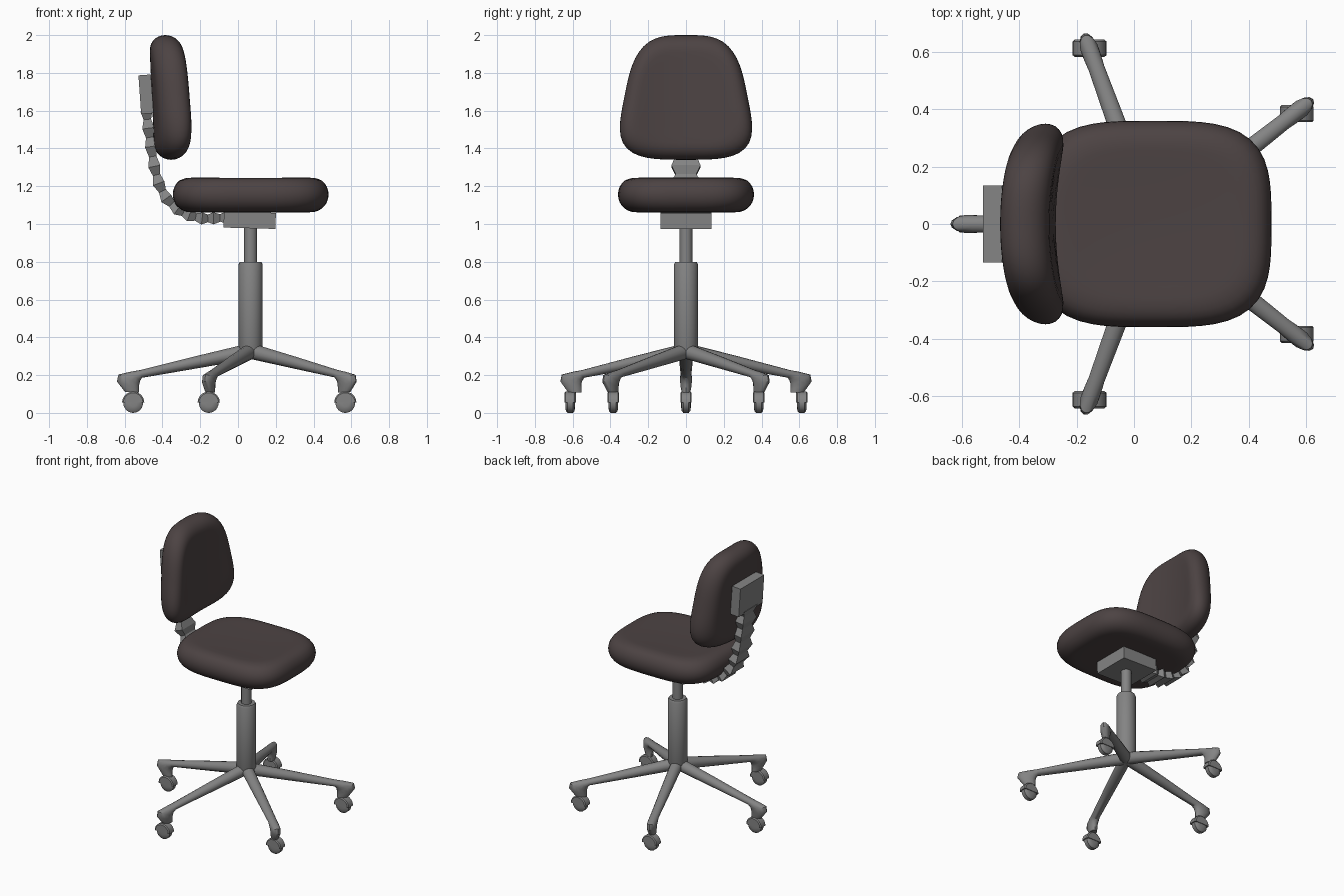
import bpy, bmesh, math
from mathutils import Vector

if "Cube" in bpy.data.objects:
    bpy.data.objects.remove(bpy.data.objects["Cube"])


def material(name, rgb):
    m = bpy.data.materials.new(name)
    m.diffuse_color = (*rgb, 1)
    m.use_nodes = True
    m.node_tree.nodes["Principled BSDF"].inputs["Base Color"].default_value = m.diffuse_color
    return m


GREY = material("grey metal", (0.23, 0.23, 0.23))
FABRIC = material("dark brown fabric", (0.073, 0.056, 0.056))
CX = 0.067  # column axis


def loft(name, rings, mat, smooth=35):
    """Bridge equal rings of points into a closed skin with capped ends."""
    bm = bmesh.new()
    vs = [[bm.verts.new(p) for p in ring] for ring in rings]
    n = len(vs[0])
    for a, b in zip(vs, vs[1:]):
        for i in range(n):
            j = (i + 1) % n
            bm.faces.new((a[i], a[j], b[j], b[i]))
    bm.faces.new(vs[0][::-1])
    bm.faces.new(vs[-1])
    bmesh.ops.recalc_face_normals(bm, faces=bm.faces)
    me = bpy.data.meshes.new(name)
    bm.to_mesh(me)
    bm.free()
    me.materials.append(mat)
    if smooth:
        me.shade_smooth()
        me.set_sharp_from_angle(angle=math.radians(smooth))
    ob = bpy.data.objects.new(name, me)
    bpy.context.collection.objects.link(ob)
    return ob


def turned(name, profile, mat, place, n=24):
    """Revolve (radius, height) pairs; place maps local x, y, height to the model."""
    rings = [[place(r * math.cos(2 * math.pi * i / n), r * math.sin(2 * math.pi * i / n), h)
              for i in range(n)] for r, h in profile]
    return loft(name, rings, mat)


def box(name, centre, size, tilt, mat):
    sx, sy, sz = (s / 2 for s in size)
    rings = [[(x, y, z) for x, y in ((-sx, -sy), (sx, -sy), (sx, sy), (-sx, sy))] for z in (-sz, sz)]
    ob = loft(name, rings, mat, 0)
    ob.location = centre
    ob.rotation_euler.y = math.radians(tilt)


def pad(name, a, b, half, inset, place, n=64):
    """Cushion with a superellipse outline and round edges."""
    outline = []
    for i in range(n):
        t = 2 * math.pi * i / n
        c, s = math.cos(t), math.sin(t)
        k = (abs(c) ** 3.5 + abs(s) ** 3.5) ** (-1 / 3.5)
        outline.append((c * k, s * k))
    edge = []
    for i in range(15):
        p = math.pi * (i / 14 - 0.5)
        edge.append((inset * (1 - math.cos(p) ** 0.9 if abs(p) < 1.57 else 1), half * math.sin(p), 1))
    inner = (0.85, 0.65, 0.45, 0.25, 0.08)
    steps = [(inset, -half, f) for f in reversed(inner)] + edge + [(inset, half, f) for f in inner]
    rings = [[place(u * (1 - d / a) * f, v * (1 - d / b) * f, h) for u, v in outline] for d, h, f in steps]
    loft(name, rings, FABRIC, 60)


# Seat cushion, slightly hollow on top
def seat_place(u, v, h):
    dip = 0.012 * (1 - u * u) * (1 - v * v) if h > 0.08 else 0
    return (CX + 0.4125 * u, 0.36 * v, 1.156 + h - dip)


# Backrest cushion, narrower at the top and curved round the sitter
def back_place(u, v, h):
    y = (0.327 - 0.065 * v) * u
    return (-0.37 - 0.015 * v + 0.055 * (y / 0.355) ** 2 + h, y, 1.67 + 0.33 * v)


pad("seat", 0.4125, 0.36, 0.094, 0.1, seat_place)
pad("backrest", 0.34, 0.33, 0.086, 0.09, back_place)

# Plates behind the backrest and under the seat
box("backrest_plate", (-0.487, 0, 1.687), (0.066, 0.27, 0.205), -4, GREY)
box("seat_plate", (0.062, 0, 1.02), (0.275, 0.27, 0.085), 1.5, GREY)

# Ribbed support bar: wide and narrow sections alternate along its bend
bends = [Vector((x, 0, z)) for x, z in (
    (-0.485, 1.60), (-0.475, 1.507), (-0.46, 1.41), (-0.443, 1.305), (-0.42, 1.215), (-0.38, 1.135),
    (-0.32, 1.077), (-0.258, 1.045), (-0.19, 1.029), (-0.13, 1.03), (-0.06, 1.034))]
path = []
for p, q in zip(bends, bends[1:]):
    path += [p, (p + q) / 2]
path.append(bends[-1])
rings = []
for i, p in enumerate(path):
    t = (path[min(i + 1, len(path) - 1)] - path[max(i - 1, 0)]).normalized()
    side = Vector((-t.z, 0, t.x))
    w, th = (0.055, 0.02) if i % 2 else (0.077, 0.032)
    rings.append([p + side * th * s + Vector((0, w * e, 0)) for s, e in ((1, 1), (1, -1), (-1, -1), (-1, 1))])
loft("ribbed_support_bar", rings, GREY, 0)

# Gas column
upright = lambda x, y, h: (CX + x, y, h)
turned("column_sleeve", [(0.045, 0.29), (0.064, 0.34), (0.064, 0.785), (0.057, 0.8)], GREY, upright)
turned("column_piston", [(0.034, 0.78), (0.034, 1.0)], GREY, upright)

# Five legs: (top r, top z, bottom r, bottom z, half width) at each section
SECTIONS = ((0, 0.37, 0, 0.285, 0.04), (0.3, 0.298, 0.3, 0.233, 0.035), (0.58, 0.228, 0.575, 0.186, 0.029),
            (0.64, 0.217, 0.585, 0.17, 0.031), (0.70, 0.203, 0.59, 0.15, 0.032),
            (0.708, 0.167, 0.59, 0.125, 0.03), (0.665, 0.11, 0.59, 0.108, 0.023))


def leg(name, angle):
    c, s = math.cos(math.radians(angle)), math.sin(math.radians(angle))
    rings = []
    for r1, z1, r2, z2, w in SECTIONS:
        ring = []
        for i in range(14):
            t = 2 * math.pi * i / 14
            k = (1 + math.cos(t)) / 2
            r, z, o = r2 + (r1 - r2) * k, z2 + (z1 - z2) * k, w * math.sin(t)
            ring.append((CX + r * c - o * s, r * s + o * c, z))
        rings.append(ring)
    loft(name, rings, GREY, 40)


# Casters: domed wheel under a half-round hood, all rolling along x
def caster(name, x, y):
    turned(name + "_wheel", [(0.02, -0.026), (0.042, -0.023), (0.052, -0.014), (0.052, 0.014),
                             (0.042, 0.023), (0.02, 0.026)], GREY,
           lambda a, b, h: (x + a, y + h, 0.052 + b))
    arc = [(0.059 * math.cos(math.pi * i / 12), 0.054 + 0.059 * math.sin(math.pi * i / 12)) for i in range(13)]
    loft(name + "_hood", [[(x + a * f, y + h, 0.054 + (z - 0.054) * f) for a, z in arc]
                          for h, f in ((-0.03, 0.88), (-0.024, 1), (0.024, 1), (0.03, 0.88))], GREY, 40)


for side, s in (("left", 1), ("right", -1)):
    leg("front_leg_" + side, 38 * s)
    leg("side_leg_" + side, 110 * s)
    caster("front_caster_" + side, 0.568, 0.385 * s)
    caster("side_caster_" + side, -0.155, 0.613 * s)
leg("rear_leg", 180)
caster("rear_caster", -0.555, 0)
